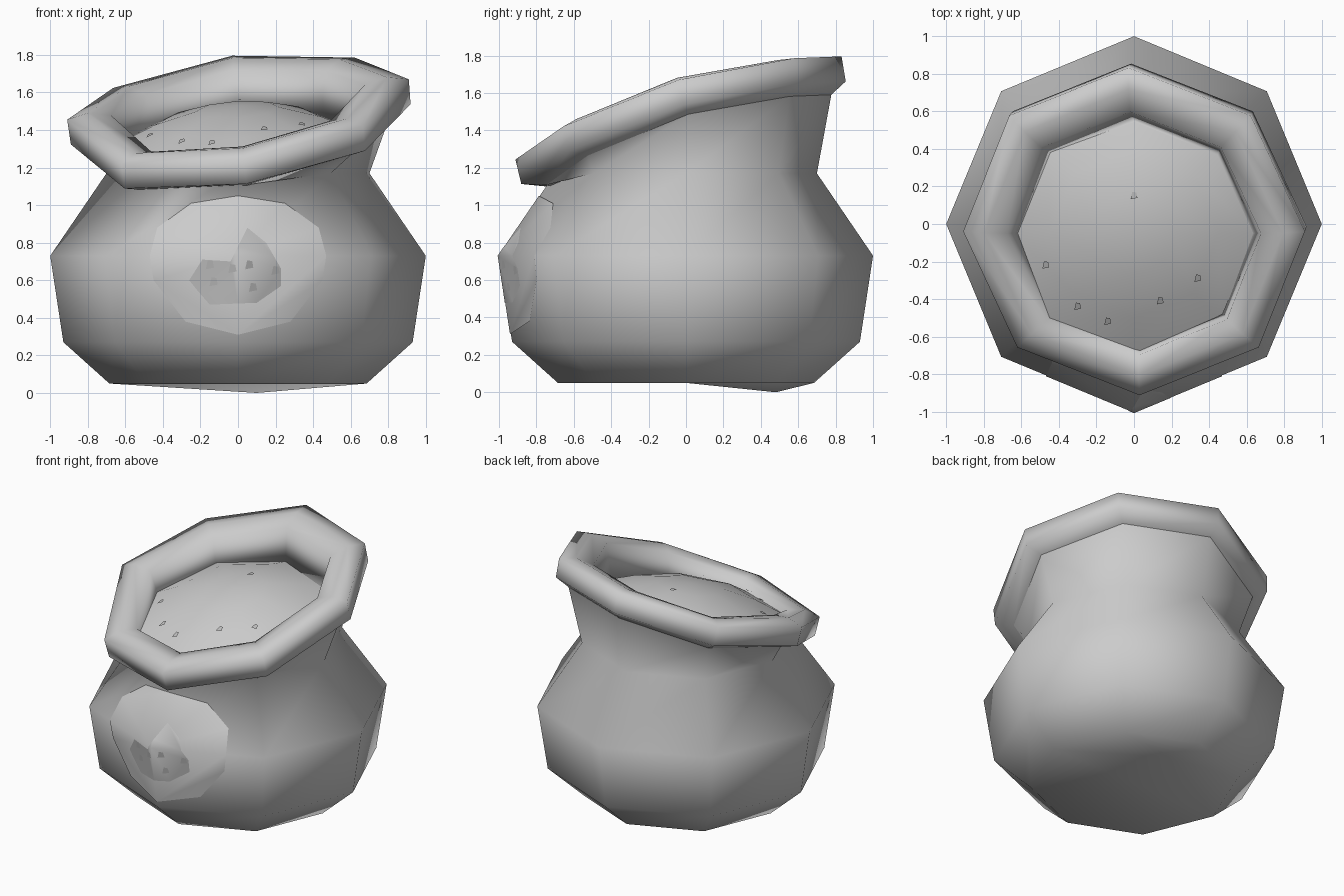
import bpy, bmesh, math
from mathutils import Vector

cube = bpy.data.objects.get("Cube")
if cube:
    bpy.data.objects.remove(cube, do_unlink=True)


def material(name, value):
    m = bpy.data.materials.new(name)
    m.use_nodes = True
    col = (value, value, value, 1)
    m.diffuse_color = col
    m.node_tree.nodes["Principled BSDF"].inputs["Base Color"].default_value = col
    return m


clay = material("pale grey clay", 0.6)
stain = material("mid grey stain", 0.5)
SIDES = 8


def finish(bm, name, mat, fix=True):
    if fix:
        bmesh.ops.recalc_face_normals(bm, faces=bm.faces)
    mesh = bpy.data.meshes.new(name)
    bm.to_mesh(mesh)
    bm.free()
    mesh.materials.append(mat)
    for p in mesh.polygons:
        p.use_smooth = True
    ob = bpy.data.objects.new(name, mesh)
    bpy.context.collection.objects.link(ob)
    return ob


# Tilted frame of the mouth, slightly warped up and down at each corner
tilt_n = Vector((-0.11, -0.32, 1)).normalized()
tilt_x = Vector((1, 0, 0.11)).normalized()
tilt_y = tilt_n.cross(tilt_x)
mouth = Vector((0, -0.04, 1.52))
WARP = [0.05, 0, 0, -0.02, 0.035, -0.035, 0, 0.025]


def corners(radius):
    for i in range(SIDES):
        a = math.tau * i / SIDES
        yield radius * math.cos(a), radius * math.sin(a)


def flat_ring(bm, radius, z):
    return [bm.verts.new((x, y, z)) for x, y in corners(radius)]


def mouth_ring(bm, radius, height, slide=0):
    return [bm.verts.new(mouth + tilt_x * x + tilt_y * (y - slide) + tilt_n * height
                         + Vector((0, 0, w)))
            for (x, y), w in zip(corners(radius), WARP)]


def bridge(bm, rings):
    for a, b in zip(rings, rings[1:]):
        for i in range(SIDES):
            j = (i + 1) % SIDES
            bm.faces.new((a[i], a[j], b[j], b[i]))


# Pot body and neck, with an uneven underside
BODY = [(0.685, 0.05), (0.93, 0.27), (1.0, 0.73), (0.70, 1.17)]
bm = bmesh.new()
rings = [flat_ring(bm, r, z) for r, z in BODY]
rings.append(mouth_ring(bm, 0.80, -0.18))
bridge(bm, rings)
base, half = rings[0], SIDES // 2
bm.faces.new(base[half:] + base[:1])
low = bm.verts.new((0.1, 0.48, 0))
for i in range(half):
    bm.faces.new((base[i], base[i + 1], low))
bm.faces.new((base[half], base[0], low))
finish(bm, "pot_body", clay)

# Thick tilted rim, its inner wall dropping straight down
RIM = [(0.80, -0.18, 0), (0.91, -0.135, 0.015), (0.915, 0, 0), (0.80, 0.025, 0),
       (0.68, 0, 0.01), (0.61, -0.24, 0.085)]
bm = bmesh.new()
rings = [mouth_ring(bm, *row) for row in RIM]
bridge(bm, rings + rings[:1])
finish(bm, "rim", clay)


# Domed contents inside the mouth
def dome_z(x, y):
    return 1.54 + 0.05 * x + 0.16 * y - 0.42 * (x * x + y * y)


bm = bmesh.new()
rings = []
for r in (0.65, 0.45, 0.22):
    rings.append([bm.verts.new((x, y - 0.05, dome_z(x, y - 0.05))) for x, y in corners(r)])
bridge(bm, rings)
top = bm.verts.new((0, -0.05, dome_z(0, -0.05)))
for i in range(SIDES):
    bm.faces.new((rings[-1][i], rings[-1][(i + 1) % SIDES], top))
finish(bm, "contents", clay)


# Plates that follow the front of the body
def body_y(x, z):
    for (r0, z0), (r1, z1) in zip(BODY, BODY[1:]):
        if z0 <= z <= z1:
            r = r0 + (r1 - r0) * (z - z0) / (z1 - z0)
            return -r + abs(x) * math.tan(math.pi / SIDES)


def plate(name, outlines, mat, lift):
    bm = bmesh.new()
    for pts in outlines:
        bm.faces.new([bm.verts.new((x, 0, z)) for x, z in pts])
    for co, no in (((0, 0, 0), (1, 0, 0)), ((0, 0, 0.73), (0, 0, 1))):
        geom = bm.verts[:] + bm.edges[:] + bm.faces[:]
        bmesh.ops.bisect_plane(bm, geom=geom, dist=0.001, plane_co=co, plane_no=no)
    for v in bm.verts:
        v.co.y = body_y(v.co.x, v.co.z) - lift
    for f in bm.faces:
        f.normal_update()
        if f.normal.y > 0:
            f.normal_flip()
    return finish(bm, name, mat, fix=False)


def speck(x, z, s=0.022):
    return [(x - s, z - s), (x + s, z - s * 0.6), (x + s * 0.7, z + s), (x - s * 0.5, z + s * 1.2)]


side = [(0.25, 1.01), (0.43, 0.88), (0.47, 0.73), (0.45, 0.6), (0.28, 0.38)]
disc = [(0, 1.05)] + side + [(0, 0.31)] + [(-x, z) for x, z in reversed(side)]
plate("front_disc", [disc], clay, 0.005)

smudge = [(-0.26, 0.6), (-0.19, 0.71), (-0.04, 0.7), (0.05, 0.88), (0.15, 0.8),
          (0.23, 0.66), (0.23, 0.57), (0.1, 0.48), (-0.15, 0.47), (-0.22, 0.55)]
spots = [(-0.15, 0.68), (-0.13, 0.59), (-0.03, 0.66), (0.06, 0.68), (0.08, 0.56), (0.2, 0.65)]
plate("disc_smudge", [smudge], material("light grey smudge", 0.55), 0.007)
plate("disc_specks", [speck(x, z) for x, z in spots], stain, 0.009)

# Specks on the contents
bm = bmesh.new()
for x, y in [(-0.47, -0.22), (-0.3, -0.44), (-0.14, -0.52), (0.14, -0.41), (0.34, -0.29), (0, 0.15)]:
    bm.faces.new([bm.verts.new((px, py, dome_z(px, py) + 0.006)) for px, py in speck(x, y, 0.018)])
finish(bm, "contents_specks", stain, fix=False)
